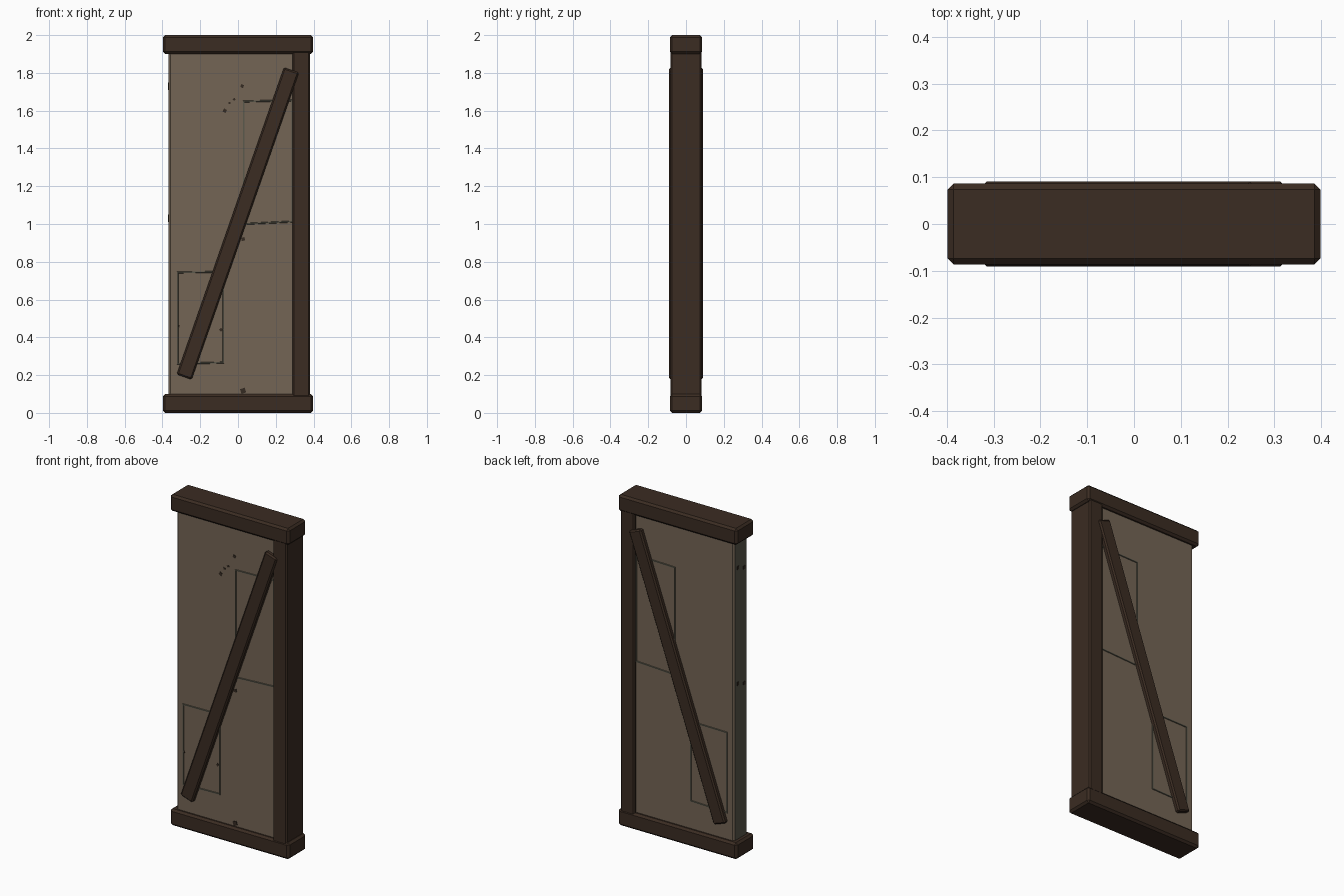
import bpy, bmesh, math
from mathutils import Matrix

if "Cube" in bpy.data.objects:
    bpy.data.objects.remove(bpy.data.objects["Cube"])


def material(name, rgb):
    m = bpy.data.materials.new(name)
    m.diffuse_color = (*rgb, 1)
    m.use_nodes = True
    m.node_tree.nodes["Principled BSDF"].inputs["Base Color"].default_value = m.diffuse_color
    return m


WOOD = material("dark timber", (0.043, 0.025, 0.016))
PLASTER = material("tan plaster", (0.174, 0.130, 0.091))
STONE = material("grey green edging", (0.105, 0.100, 0.072))
CHIP = material("dark chip", (0.035, 0.024, 0.016))


def finish(name, bm, mats, bevel=0.0):
    me = bpy.data.meshes.new(name)
    bmesh.ops.recalc_face_normals(bm, faces=bm.faces[:])
    bm.to_mesh(me)
    bm.free()
    for m in mats:
        me.materials.append(m)
    ob = bpy.data.objects.new(name, me)
    bpy.context.collection.objects.link(ob)
    if bevel:
        mod = ob.modifiers.new("chamfer", 'BEVEL')
        mod.width, mod.segments = bevel, 1
    return ob


def box(name, x, y, z, mat, bevel=0.0, tilt=0.0):
    """Box from (min, max) spans, tilted about its own middle."""
    bm = bmesh.new()
    bmesh.ops.create_cube(bm, size=1)
    size = [s[1] - s[0] for s in (x, y, z)]
    mid = [(s[0] + s[1]) / 2 for s in (x, y, z)]
    bmesh.ops.transform(bm, matrix=Matrix.Diagonal((*size, 1)), verts=bm.verts)
    ob = finish(name, bm, [mat], bevel)
    ob.location = mid
    ob.rotation_euler.y = tilt
    return ob


# Sill and head beams
box("bottom_beam", (-0.398, 0.398), (-0.086, 0.086), (0, 0.1), WOOD, 0.012)
box("top_beam", (-0.398, 0.398), (-0.086, 0.086), (1.9, 2), WOOD, 0.012)

# Upright post on one side
box("post", (0.288, 0.382), (-0.082, 0.082), (0.05, 1.95), WOOD, 0.008)

# Diagonal brace passing through the panel
a, b = (-0.285, 0.19), (0.283, 1.815)
length, tilt = math.dist(a, b), math.atan2(b[0] - a[0], b[1] - a[1])
cx, cz = (a[0] + b[0]) / 2, (a[1] + b[1]) / 2
box("brace", (cx - 0.042, cx + 0.042), (-0.091, 0.091),
    (cz - length / 2, cz + length / 2), WOOD, 0.008, tilt)

# Plaster infill with a grey outer edge
FACE = 0.065
panel = box("plaster_panel", (-0.367, 0.3), (-FACE, FACE), (0.08, 1.92), PLASTER, 0.01)
panel.data.materials.append(STONE)
for f in panel.data.polygons:
    if f.normal.x < -0.9:
        f.material_index = 1


def outline(name, x0, x1, z0, z1, skew, side, w=0.011):
    """Thin slightly skewed rectangular ridge on one face of the panel."""
    bm = bmesh.new()
    y = side * (FACE - 0.002), side * (FACE + 0.004)
    rings = []
    for inset, yy in ((0, y[0]), (w * 0.25, y[1]), (w * 0.75, y[1]), (w, y[0])):
        corners = ((x0 + inset, z0 + inset), (x1 - inset, z0 + inset + skew),
                   (x1 - inset, z1 - inset), (x0 + inset, z1 - inset - skew * 0.5))
        rings.append([bm.verts.new((px, yy, pz)) for px, pz in corners])
    for r in range(4):
        p, q = rings[r], rings[(r + 1) % 4]
        for i in range(4):
            j = (i + 1) % 4
            bm.faces.new((p[i], p[j], q[j], q[i]))
    finish(name, bm, [STONE])


# Raised outlines on both faces
for side, label in ((-1, "front"), (1, "back")):
    outline("lower_outline_" + label, -0.325, -0.072, 0.255, 0.752, 0.006, side)
    outline("upper_outline_" + label, 0.025, 0.292, 0.995, 1.66, 0.012, side)

# Small chips in the front plaster
for i, (x, z, s) in enumerate(((-0.07, 1.6, 0.018), (-0.045, 1.64, 0.011),
                               (-0.02, 1.66, 0.012), (0.022, 1.73, 0.016),
                               (0.027, 0.92, 0.018), (-0.09, 0.44, 0.014),
                               (-0.315, 0.46, 0.012), (0.027, 0.117, 0.026))):
    box(f"chip_{i}", (x - s / 2, x + s / 2), (-FACE - 0.003, -FACE + 0.002),
        (z - s / 2, z + s / 2), CHIP, 0, 0.5 + i)

# Chips down the outer edge
for i, (y, z) in enumerate(((0.03, 1.74), (-0.03, 1.72), (0.03, 1.04), (-0.03, 1.02))):
    box(f"edge_chip_{i}", (-0.37, -0.365), (y - 0.008, y + 0.008),
        (z - 0.01, z + 0.01), CHIP)
